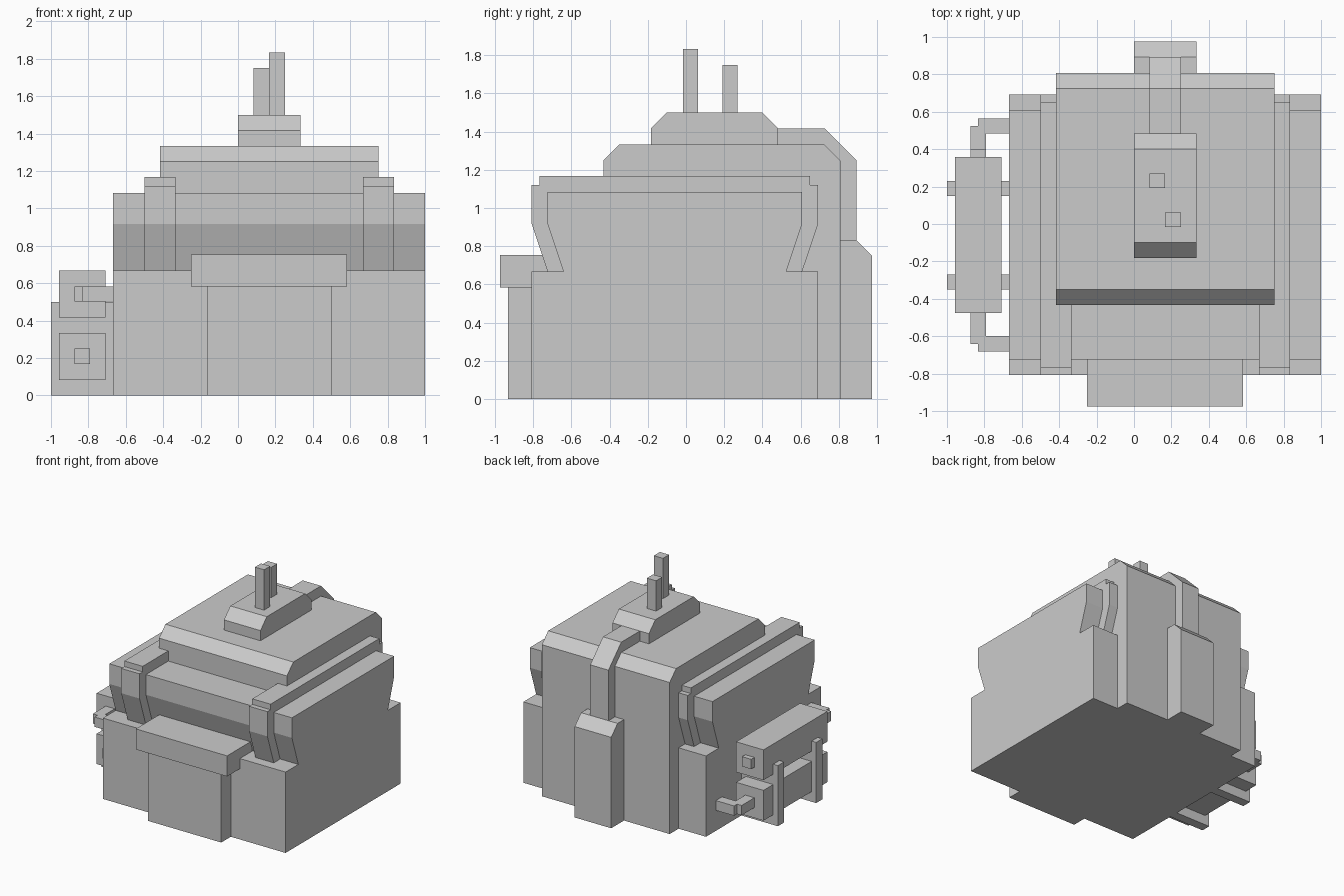
import bpy
import bmesh


def extrude_x(name, x0, x1, profile):
    """Extrude a closed (y, z) profile from x0 to x1."""
    bm = bmesh.new()
    face = bm.faces.new([bm.verts.new((x0, y, z)) for y, z in profile])
    res = bmesh.ops.extrude_face_region(bm, geom=[face])
    verts = [v for v in res["geom"] if isinstance(v, bmesh.types.BMVert)]
    bmesh.ops.translate(bm, verts=verts, vec=(x1 - x0, 0, 0))
    bmesh.ops.recalc_face_normals(bm, faces=bm.faces)
    mesh = bpy.data.meshes.new(name)
    bm.to_mesh(mesh)
    bm.free()
    obj = bpy.data.objects.new(name, mesh)
    bpy.context.collection.objects.link(obj)
    return obj


def box(name, x, y, z):
    return extrude_x(name, x[0], x[1],
                     [(y[0], z[0]), (y[1], z[0]), (y[1], z[1]), (y[0], z[1])])


# Main housing: base with a flared upper block
extrude_x("housing", -0.667, 1.0, [
    (-0.808, 0), (0.692, 0), (0.692, 0.667), (0.525, 0.667), (0.608, 0.917),
    (0.608, 1.083), (-0.725, 1.083), (-0.725, 0.917), (-0.642, 0.667), (-0.808, 0.667)])

# Straps wrapped over the upper block
for side, x in (("left", -0.5), ("right", 0.667)):
    extrude_x(side + "_strap", x, x + 0.167, [
        (-0.725, 0.667), (0.608, 0.667), (0.692, 0.917), (0.692, 1.121), (0.65, 1.121),
        (0.65, 1.167), (-0.767, 1.167), (-0.767, 1.121), (-0.808, 1.121), (-0.808, 0.917)])

# Raised central block running down the back
extrude_x("central_block", -0.417, 0.75, [
    (-0.433, 0), (0.808, 0), (0.808, 1.25), (0.725, 1.333), (-0.35, 1.333), (-0.433, 1.25)])

# Roof cap with two stacks
extrude_x("roof_cap", 0, 0.333, [
    (-0.183, 1.333), (0.483, 1.333), (0.483, 1.417), (0.4, 1.5), (-0.1, 1.5), (-0.183, 1.417)])
box("tall_stack", (0.167, 0.25), (-0.017, 0.062), (1.5, 1.833))
box("short_stack", (0.083, 0.167), (0.192, 0.271), (1.5, 1.75))

# Rear duct from the cap down into the rear column
extrude_x("rear_duct", 0.083, 0.25, [
    (0.483, 1.333), (0.725, 1.333), (0.808, 1.25), (0.808, 0.833),
    (0.892, 0.833), (0.892, 1.25), (0.725, 1.417), (0.483, 1.417)])
extrude_x("rear_column", 0, 0.333, [
    (0.808, 0), (0.975, 0), (0.975, 0.75), (0.892, 0.833), (0.808, 0.833)])

# Front doorway and its hood
box("front_door", (-0.167, 0.5), (-0.933, -0.808), (0, 0.583))
box("door_hood", (-0.25, 0.583), (-0.975, -0.65), (0.583, 0.753))

# Side tanks on two brackets
for level, z in (("lower", 0.083), ("upper", 0.417)):
    box(level + "_tank", (-0.958, -0.708), (-0.475, 0.358), (z, z + 0.25))
for place, y in (("front", -0.35), ("rear", 0.15)):
    box(place + "_bracket", (-1.0, -0.667), (y, y + 0.081), (0, 0.5))

# Each tank has an elbow pipe at one end and a stub at the other
for level, end, s, z in (("lower", 0.358, 1, 0.169), ("upper", -0.475, -1, 0.502)):
    zr = (z, z + 0.081)
    other = -0.117 - end
    box(level + "_pipe", (-0.875, -0.792), sorted((end, end + s * 0.167)), zr)
    box(level + "_pipe_elbow", (-0.833, -0.667),
        sorted((end + s * 0.125, end + s * 0.206)), zr)
    box(level + "_stub", (-0.875, -0.792), sorted((other, other - s * 0.042)), zr)
